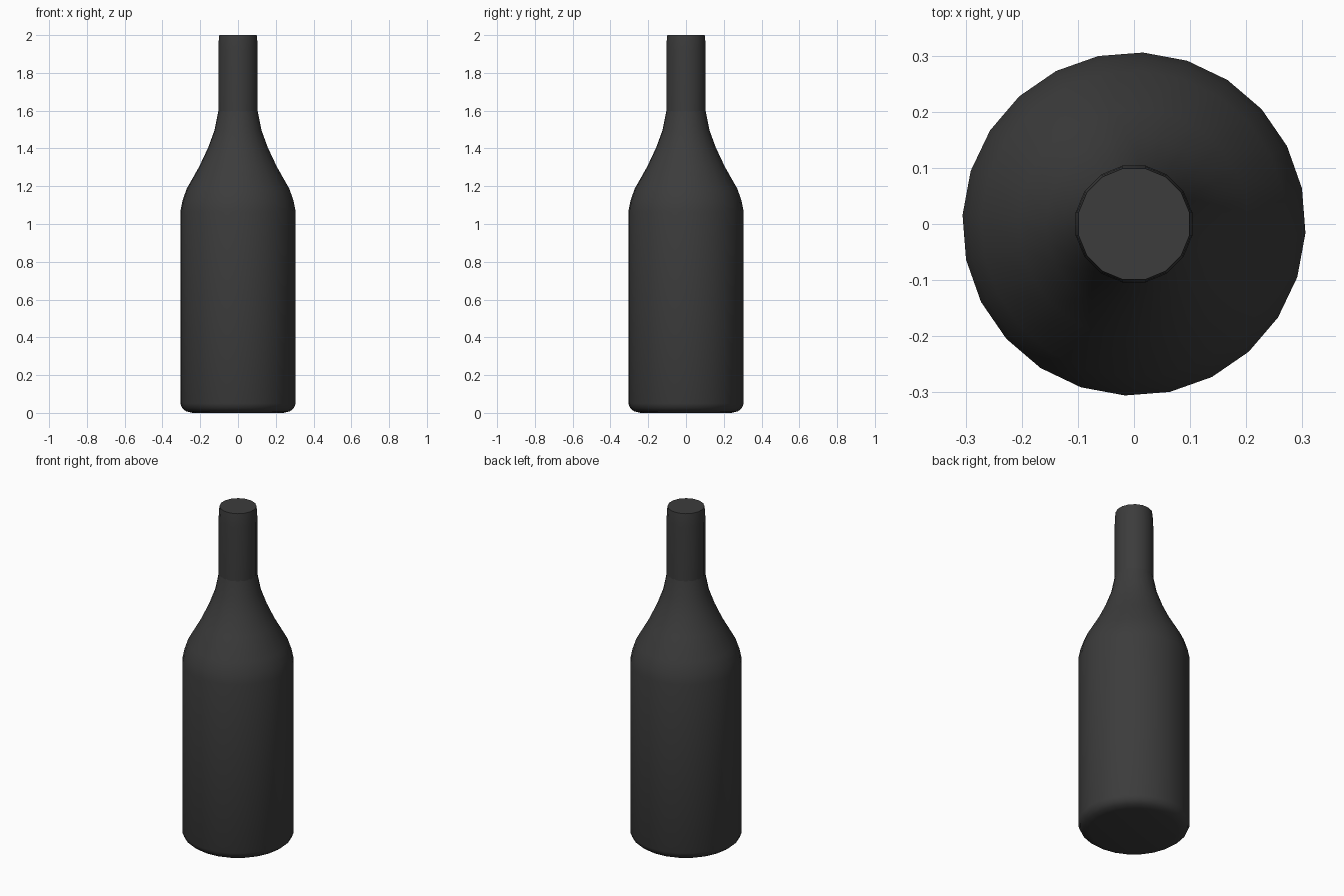
import bpy, bmesh, math

if "Cube" in bpy.data.objects:
    bpy.data.objects.remove(bpy.data.objects["Cube"])

glass = bpy.data.materials.new("dark_glass")
glass.diffuse_color = (0.045, 0.045, 0.045, 1)
glass.use_nodes = True
glass.node_tree.nodes["Principled BSDF"].inputs["Base Color"].default_value = glass.diffuse_color


def lathe(name, profile, sides, offset, cap_bottom=False, cap_top=False):
    """Revolve (radius, z) points around z."""
    bm = bmesh.new()
    rings = []
    for r, z in profile:
        angles = [math.radians(offset) + 2 * math.pi * i / sides for i in range(sides)]
        rings.append([bm.verts.new((r * math.cos(a), r * math.sin(a), z)) for a in angles])
    for lo, hi in zip(rings, rings[1:]):
        for i in range(sides):
            j = (i + 1) % sides
            bm.faces.new((lo[i], lo[j], hi[j], hi[i]))
    if cap_bottom:
        bm.faces.new(rings[0][::-1])
    if cap_top:
        bm.faces.new(rings[-1])
    mesh = bpy.data.meshes.new(name)
    bm.to_mesh(mesh)
    bm.free()
    mesh.materials.append(glass)
    obj = bpy.data.objects.new(name, mesh)
    bpy.context.collection.objects.link(obj)
    bpy.ops.object.select_all(action='DESELECT')
    obj.select_set(True)
    bpy.context.view_layer.objects.active = obj
    bpy.ops.object.shade_smooth_by_angle(angle=math.radians(35))
    return obj


# Body with rounded base and sloping shoulder
lathe("bottle_body", [
    (0.24, 0.0), (0.275, 0.008), (0.296, 0.025), (0.306, 0.05),
    (0.306, 1.065), (0.295, 1.12), (0.273, 1.185), (0.205, 1.305),
    (0.158, 1.405), (0.125, 1.495), (0.104, 1.60),
], 24, -3, cap_bottom=True)

# Straight neck with a slightly bevelled closed top
lathe("bottle_neck", [
    (0.106, 1.595), (0.106, 1.92), (0.104, 1.97), (0.101, 2.0),
], 16, 11.25, cap_top=True)
